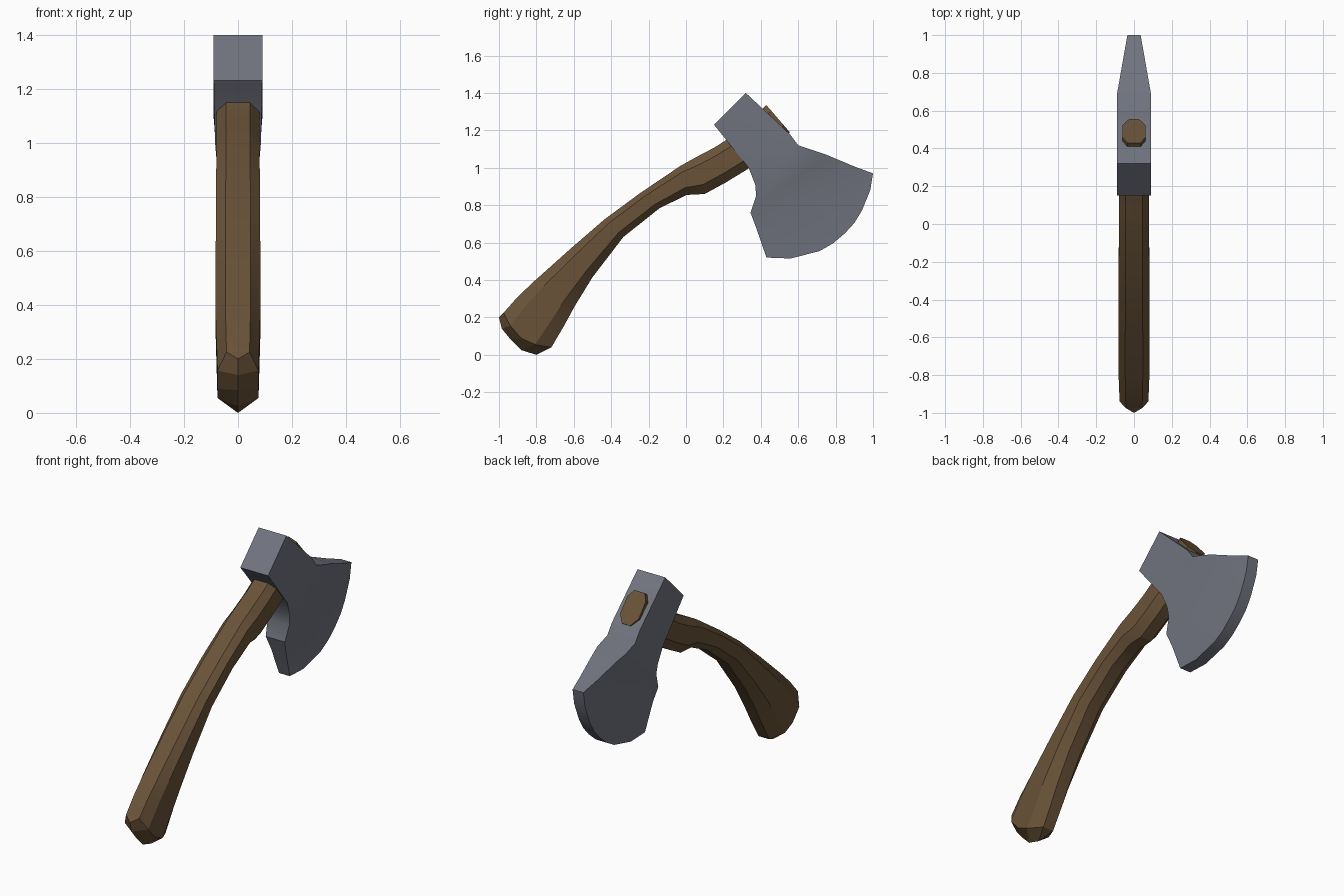
import bpy, bmesh, math

if "Cube" in bpy.data.objects:
    bpy.data.objects.remove(bpy.data.objects["Cube"])


def material(name, rgb):
    m = bpy.data.materials.new(name)
    m.diffuse_color = (*rgb, 1)
    m.use_nodes = True
    m.node_tree.nodes["Principled BSDF"].inputs["Base Color"].default_value = m.diffuse_color
    return m


def mix(a, b, t):
    return a + (b - a) * t


def loft(name, sections, mat, angle):
    """Each section is a right-hand column of (x, y, z), top to bottom, mirrored in x."""
    bm = bmesh.new()
    rings = []
    for col in sections:
        pts = list(col) + [(-x, y, z) for x, y, z in reversed(col)]
        rings.append([bm.verts.new(p) for p in pts])
    n = len(rings[0])
    for a, b in zip(rings, rings[1:]):
        for i in range(n):
            j = (i + 1) % n
            bm.faces.new((a[i], a[j], b[j], b[i]))
    for r in (rings[0], rings[-1]):
        for i in range(n // 2 - 1):
            bm.faces.new((r[i], r[i + 1], r[n - 2 - i], r[n - 1 - i]))
    bmesh.ops.remove_doubles(bm, verts=bm.verts, dist=0.0005)
    bmesh.ops.recalc_face_normals(bm, faces=bm.faces)
    me = bpy.data.meshes.new(name)
    bm.to_mesh(me)
    bm.free()
    me.materials.append(mat)
    ob = bpy.data.objects.new(name, me)
    bpy.context.collection.objects.link(ob)
    bpy.ops.object.select_all(action='DESELECT')
    ob.select_set(True)
    bpy.context.view_layer.objects.active = ob
    bpy.ops.object.shade_smooth_by_angle(angle=math.radians(angle))
    return ob


steel = material("grey steel", (0.165, 0.174, 0.212))
wood = material("brown wood", (0.142, 0.086, 0.040))

# Axe head: stations from poll to blade (top y, z, half width, bottom y, z, half width)
stations = [
    (0.32, 1.40, 0.09, 0.15, 1.23, 0.09),
    (0.555, 1.18, 0.09, 0.335, 1.00, 0.085),
    (0.60, 1.12, 0.09, 0.37, 0.91, 0.077),
    (0.69, 1.09, 0.09, 0.375, 0.85, 0.070),
    (0.75, 1.07, 0.079, 0.345, 0.76, 0.062),
    (0.905, 1.005, 0.052, 0.375, 0.68, 0.048),
]
edge = [(1.0, 0.97), (0.985, 0.88), (0.94, 0.77), (0.90, 0.705), (0.85, 0.65),
        (0.785, 0.595), (0.715, 0.555), (0.56, 0.515), (0.43, 0.52)]
steps = [i / (len(edge) - 1) for i in range(len(edge))]
head = [[(mix(w0, w1, t), mix(y0, y1, t), mix(z0, z1, t)) for t in steps]
        for y0, z0, w0, y1, z1, w1 in stations]
head.append([(0.035, y, z) for y, z in edge])
loft("axe_head", head, steel, 25)

# Handle: chamfered section swept along the curved grip (upper y, z, lower y, z, half width)
grip = [
    (-0.975, 0.225, -0.72, 0.04, 0.076),
    (-0.90, 0.31, -0.655, 0.15, 0.080),
    (-0.81, 0.395, -0.595, 0.26, 0.083),
    (-0.62, 0.565, -0.50, 0.415, 0.083),
    (-0.435, 0.725, -0.335, 0.63, 0.082),
    (-0.245, 0.865, -0.14, 0.785, 0.081),
    (-0.03, 1.01, 0.005, 0.855, 0.080),
    (0.06, 1.06, 0.10, 0.86, 0.080),
    (0.155, 1.11, 0.21, 0.92, 0.079),
    (0.225, 1.155, 0.325, 0.99, 0.079),
    (0.43, 1.335, 0.555, 1.19, 0.060),
]
section = [(0.56, 0.0), (1, 0.22), (1, 0.5), (1, 0.75), (0.45, 1.0)]
# Butt ridge on the centre line
ridge = [(-1.0, 0.20), (-0.985, 0.14), (-0.94, 0.085), (-0.88, 0.025), (-0.80, 0.0)]
handle = [[(0, y, z) for y, z in ridge]]
for k, (y0, z0, y1, z1, w) in enumerate(grip):
    bulge = 0.055 if k == 0 else 0
    handle.append([(w * f,
                    mix(y0, y1, t) - 0.6 * bulge * math.sin(math.pi * t),
                    mix(z0, z1, t) - 0.8 * bulge * math.sin(math.pi * t))
                   for f, t in section])


# Collapse the ridge to a single line of points before lofting caps
def build_handle():
    ob = loft("handle", handle[1:], wood, 25)
    bm = bmesh.new()
    bm.from_mesh(ob.data)
    bm.verts.ensure_lookup_table()

    def near(p):
        return min(bm.verts, key=lambda v: sum((a - b) ** 2 for a, b in zip(v.co, p)))

    right = [near(p) for p in handle[1]]
    left = [near((-x, y, z)) for x, y, z in handle[1]]
    cap = [f for f in bm.faces if all(v in right or v in left for v in f.verts)]
    bmesh.ops.delete(bm, geom=cap, context='FACES')
    mid = [bm.verts.new(p) for p in handle[0]]
    for col in (right, left):
        for i in range(len(mid) - 1):
            bm.faces.new((col[i], col[i + 1], mid[i + 1], mid[i]))
    bm.faces.new((right[0], mid[0], left[0]))
    bm.faces.new((right[-1], mid[-1], left[-1]))
    bmesh.ops.recalc_face_normals(bm, faces=bm.faces)
    bm.to_mesh(ob.data)
    bm.free()


build_handle()
